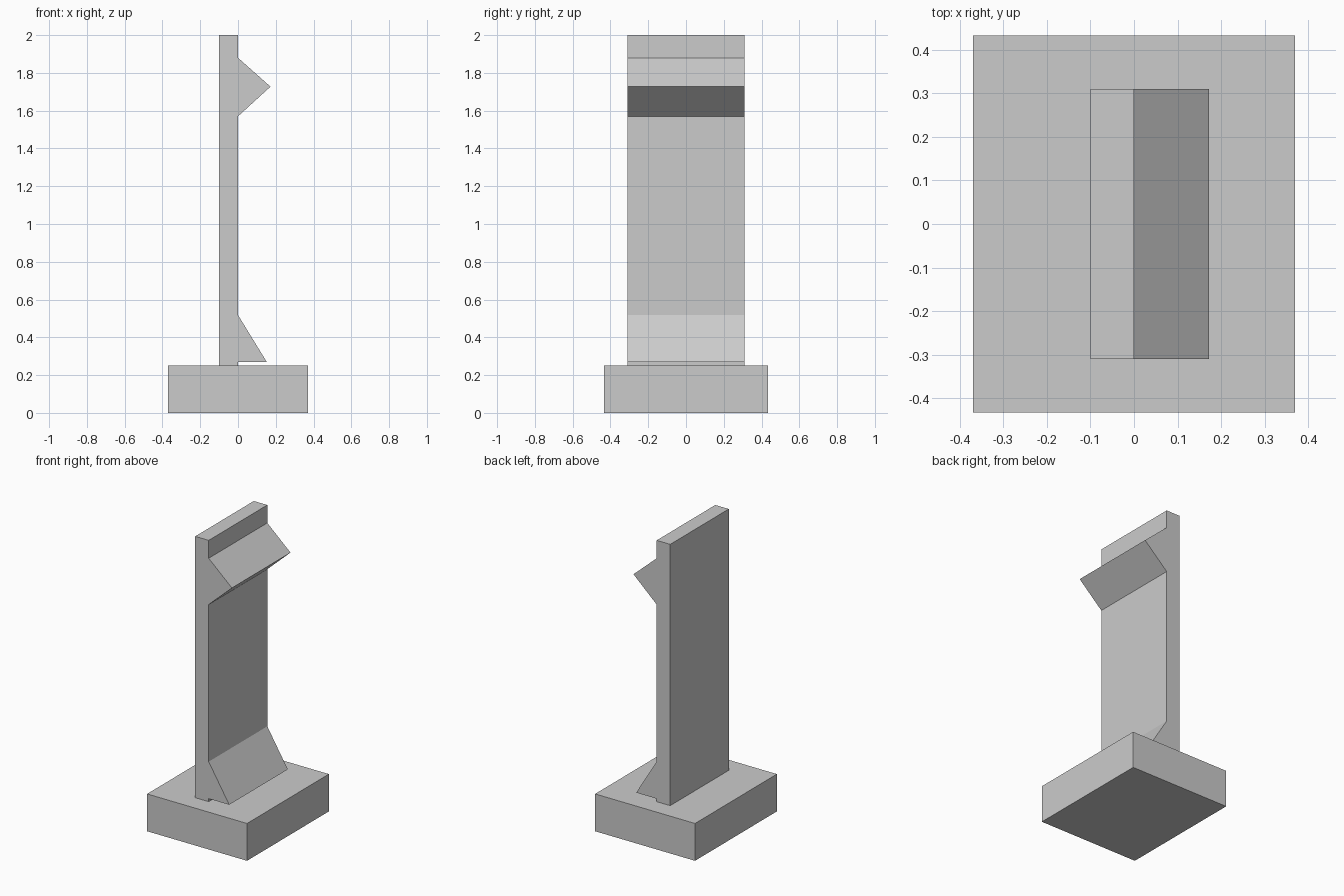
import bpy
import bmesh

cube = bpy.data.objects.get("Cube")
if cube:
    bpy.data.objects.remove(cube, do_unlink=True)

# Single grey finish
grey = bpy.data.materials.new("plain grey")
grey.use_nodes = True
colour = (0.6, 0.6, 0.6, 1)
grey.diffuse_color = colour
grey.node_tree.nodes["Principled BSDF"].inputs["Base Color"].default_value = colour


def prism(name, profile, half_depth):
    """Extrude an (x, z) profile symmetrically along y."""
    bm = bmesh.new()
    face = bm.faces.new([bm.verts.new((x, -half_depth, z)) for x, z in profile])
    result = bmesh.ops.extrude_face_region(bm, geom=[face])
    moved = [v for v in result["geom"] if isinstance(v, bmesh.types.BMVert)]
    bmesh.ops.translate(bm, verts=moved, vec=(0, 2 * half_depth, 0))
    bmesh.ops.recalc_face_normals(bm, faces=bm.faces)
    mesh = bpy.data.meshes.new(name)
    bm.to_mesh(mesh)
    bm.free()
    mesh.materials.append(grey)
    obj = bpy.data.objects.new(name, mesh)
    bpy.context.collection.objects.link(obj)
    return obj


def box_profile(x0, x1, z0, z1):
    return [(x0, z0), (x1, z0), (x1, z1), (x0, z1)]


BASE_TOP = 0.25
PANEL_HALF = 0.31

# Base block and upright panel
prism("base", box_profile(-0.37, 0.37, 0, BASE_TOP), 0.433)
prism("upright_panel", box_profile(-0.1, 0, BASE_TOP, 2), PANEL_HALF)

# Pointed ridge near the top, sloped foot just clear of the base
prism("upper_ridge", [(0, 1.57), (0.172, 1.727), (0, 1.88)], PANEL_HALF)
prism("lower_wedge", [(0, 0.27), (0.152, 0.27), (0, 0.518)], PANEL_HALF)
